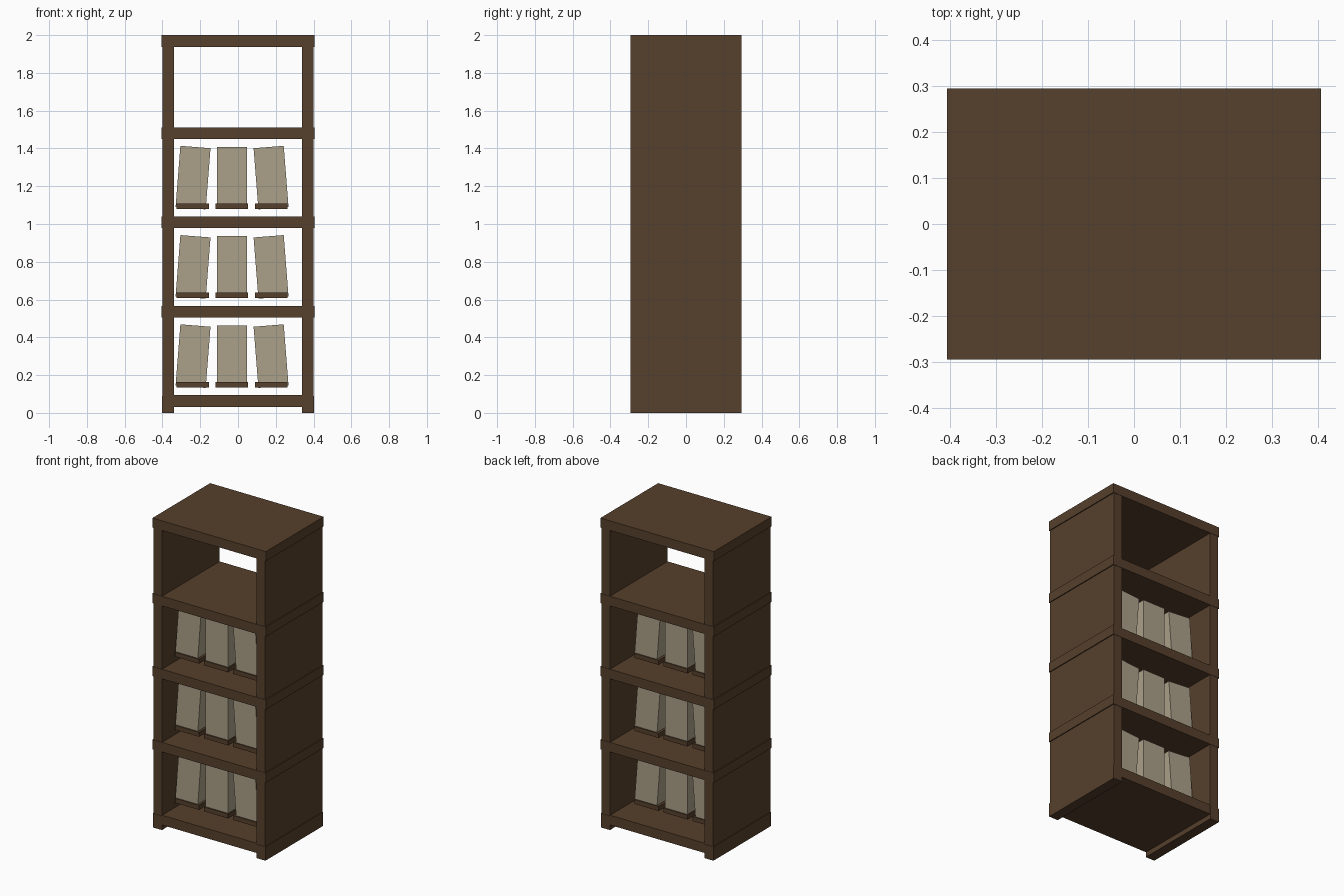
import bpy, math

if "Cube" in bpy.data.objects:
    bpy.data.objects.remove(bpy.data.objects["Cube"])


def material(name, rgb):
    m = bpy.data.materials.new(name)
    m.diffuse_color = (*rgb, 1)
    m.use_nodes = True
    m.node_tree.nodes["Principled BSDF"].inputs["Base Color"].default_value = m.diffuse_color
    return m


WOOD = material("dark_wood", (0.093, 0.051, 0.025))
PAPER = material("pale_paper", (0.41, 0.355, 0.25))


def box(name, x, y, z, mat, tilt=0):
    """Box from (min, max) ranges, tilted about the depth axis in degrees."""
    bpy.ops.mesh.primitive_cube_add(
        size=1, location=[(a + b) / 2 for a, b in (x, y, z)],
        rotation=(0, math.radians(tilt), 0))
    o = bpy.context.object
    o.name = name
    o.scale = [b - a for a, b in (x, y, z)]
    o.data.materials.append(mat)
    return o


# Side panels with slightly proud feet
for s, side in ((-1, "left"), (1, "right")):
    box(side + "_panel", sorted((s * 0.338, s * 0.40)), (-0.293, 0.293), (0.09, 1.95), WOOD)
    box(side + "_foot", sorted((s * 0.338, s * 0.403)), (-0.295, 0.295), (0, 0.09), WOOD)

# Bottom board between the feet
box("bottom_board", (-0.338, 0.338), (-0.293, 0.293), (0.032, 0.095), WOOD)

# Shelves and top overhang the side panels a little
for i, z in enumerate((0.505, 0.978, 1.45)):
    box(f"shelf_{i + 1}", (-0.406, 0.406), (-0.295, 0.295), (z, z + 0.062), WOOD)
box("top_board", (-0.406, 0.406), (-0.295, 0.295), (1.938, 2.0), WOOD)

# Three bundles per bay, the outer two leaning inward, each on a thin base
for i in range(3):
    z = 0.138 + i * 0.4725
    for name, cx, base_cx, tilt in (("left", -0.238, -0.24, 4.5),
                                    ("middle", -0.032, -0.032, 0),
                                    ("right", 0.175, 0.175, -4.5)):
        box(f"{name}_bundle_{i + 1}", (cx - 0.08, cx + 0.08), (-0.17, 0.145),
            (z, z + 0.325), PAPER, tilt)
        box(f"{name}_base_{i + 1}", (base_cx - 0.086, base_cx + 0.086), (-0.178, 0.152),
            (z - 0.003, z + 0.026), WOOD)
